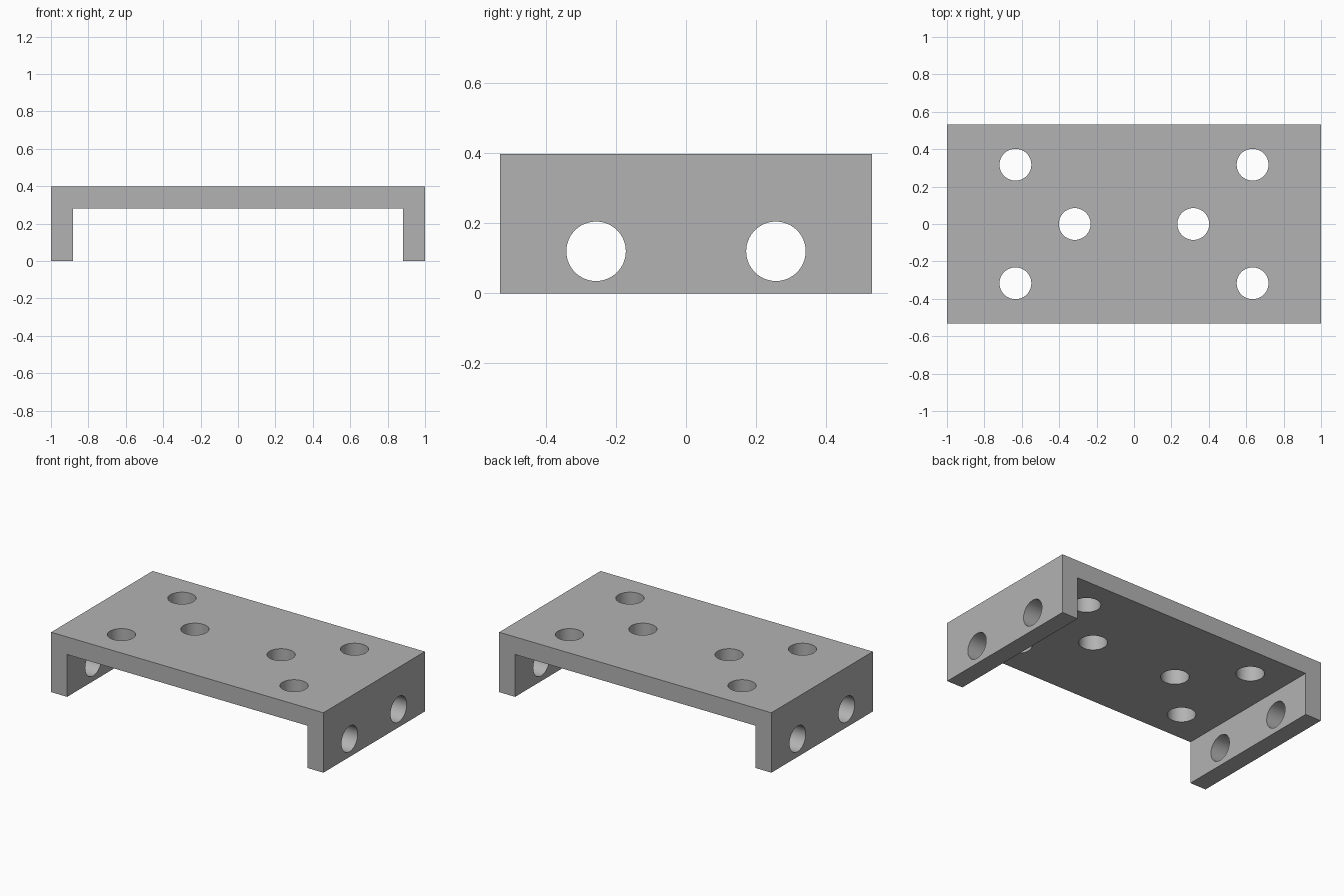
import bpy
import math

if "Cube" in bpy.data.objects:
    bpy.data.objects.remove(bpy.data.objects["Cube"], do_unlink=True)

HALF_X, HALF_Y, HEIGHT, WALL = 1.0, 0.532, 0.398, 0.117
HOLE_R = 0.085

# Plain grey metal
grey = bpy.data.materials.new("grey metal")
grey.use_nodes = True
colour = (0.45, 0.45, 0.45, 1)
grey.diffuse_color = colour
grey.node_tree.nodes["Principled BSDF"].inputs["Base Color"].default_value = colour

# Channel bracket: U-shaped profile extruded along y
half = [(HALF_X, HEIGHT), (HALF_X, 0), (HALF_X - WALL, 0), (HALF_X - WALL, HEIGHT - WALL)]
profile = half + [(-x, z) for x, z in reversed(half)]
n = len(profile)
verts = [(x, y, z) for y in (-HALF_Y, HALF_Y) for x, z in profile]
faces = [tuple(range(n)), tuple(reversed(range(n, 2 * n)))]
faces += [(i, i + n, (i + 1) % n + n, (i + 1) % n) for i in range(n)]
mesh = bpy.data.meshes.new("channel_bracket")
mesh.from_pydata(verts, [], faces)
mesh.materials.append(grey)
bracket = bpy.data.objects.new("channel_bracket", mesh)
bpy.context.collection.objects.link(bracket)

# Make all normals point outwards
bpy.context.view_layer.objects.active = bracket
bracket.select_set(True)
bpy.ops.object.mode_set(mode="EDIT")
bpy.ops.mesh.select_all(action="SELECT")
bpy.ops.mesh.normals_make_consistent(inside=False)
bpy.ops.object.mode_set(mode="OBJECT")


def drill(location, length, rotation=(0, 0, 0)):
    """Cut one round hole through the bracket."""
    bpy.ops.mesh.primitive_cylinder_add(vertices=64, radius=HOLE_R, depth=length,
                                        location=location, rotation=rotation)
    cutter = bpy.context.object
    cutter.name = "hole_cutter"
    cutter.data.materials.append(grey)
    cut = bracket.modifiers.new("hole", "BOOLEAN")
    cut.operation = "DIFFERENCE"
    cut.solver = "EXACT"
    cut.object = cutter
    bpy.context.view_layer.objects.active = bracket
    bpy.ops.object.modifier_apply(modifier=cut.name)
    bpy.data.objects.remove(cutter, do_unlink=True)


# Mounting holes in the plate and through both flanges
for side in (-1, 1):
    drill((side * 0.317, 0, HEIGHT), 0.4)
    for end in (-1, 1):
        drill((side * 0.634, end * 0.317, HEIGHT), 0.4)
    drill((0, side * 0.257, 0.12), 3, (0, math.pi / 2, 0))

# Round hole walls, crisp edges
bpy.ops.object.select_all(action="DESELECT")
bracket.select_set(True)
bpy.context.view_layer.objects.active = bracket
bpy.ops.object.shade_smooth_by_angle(angle=math.radians(30))
